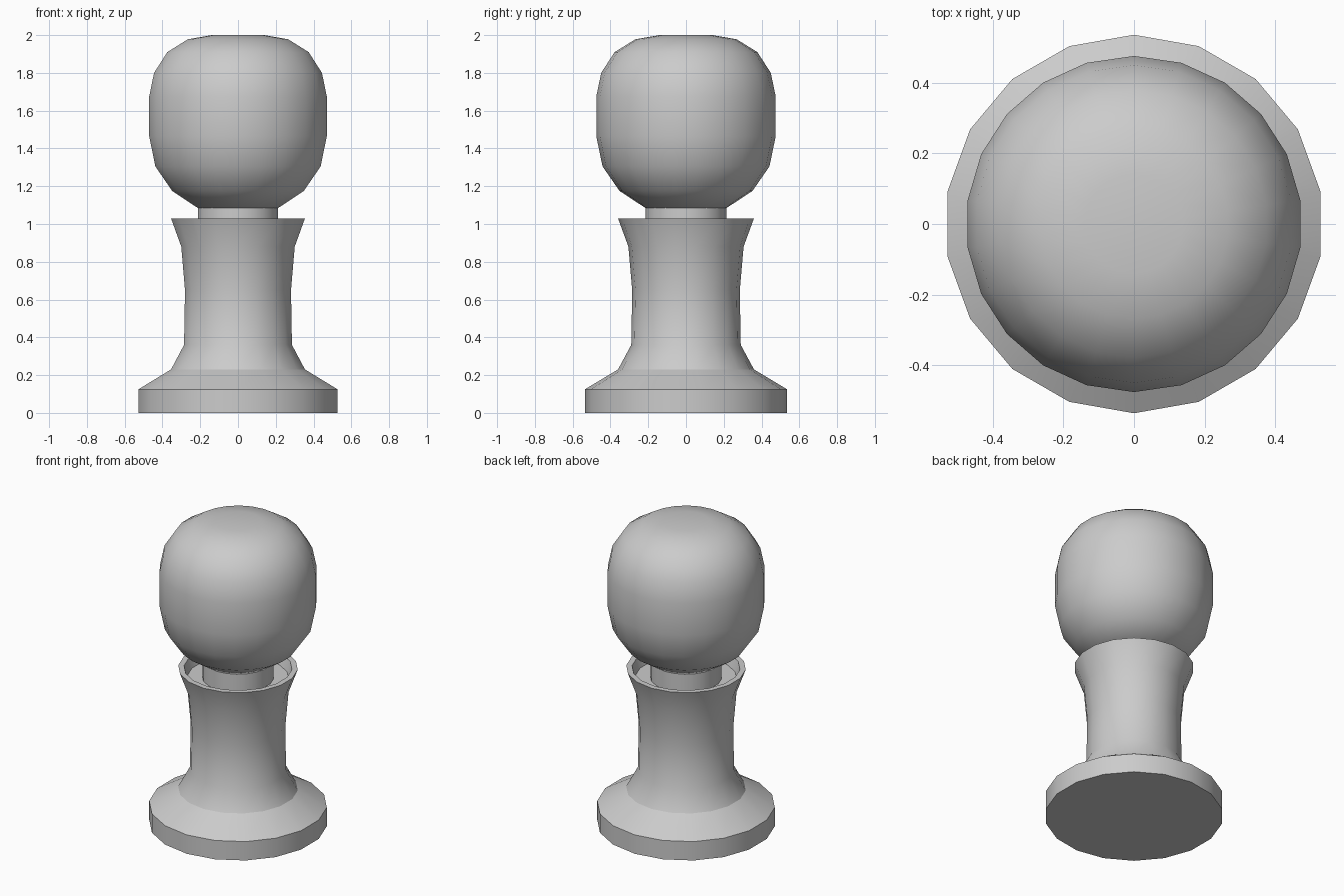
import bpy
import bmesh
from math import pi, sin, cos, radians

cube = bpy.data.objects.get("Cube")
if cube:
    bpy.data.objects.remove(cube, do_unlink=True)

grey = bpy.data.materials.new("plain grey")
grey.use_nodes = True
colour = (0.6, 0.6, 0.6, 1)
grey.diffuse_color = colour
grey.node_tree.nodes["Principled BSDF"].inputs["Base Color"].default_value = colour


def lathe(name, profile, sides, smooth_angle):
    """Turn a (radius, height) profile around z, capping both ends."""
    bm = bmesh.new()
    turns = [2 * pi * i / sides for i in range(sides)]
    rings = [[bm.verts.new((r * sin(a), -r * cos(a), z)) for a in turns]
             for r, z in profile]
    for low, high in zip(rings, rings[1:]):
        for i in range(sides):
            j = (i + 1) % sides
            bm.faces.new((low[i], low[j], high[j], high[i]))
    bm.faces.new(rings[0][::-1])
    bm.faces.new(rings[-1])
    bmesh.ops.recalc_face_normals(bm, faces=bm.faces[:])
    mesh = bpy.data.meshes.new(name)
    bm.to_mesh(mesh)
    bm.free()
    mesh.materials.append(grey)
    obj = bpy.data.objects.new(name, mesh)
    bpy.context.collection.objects.link(obj)
    bpy.ops.object.select_all(action='DESELECT')
    obj.select_set(True)
    bpy.context.view_layer.objects.active = obj
    bpy.ops.object.shade_smooth_by_angle(angle=radians(smooth_angle))
    return obj


# Foot and flared stem, ending in a shallow cup
lathe("base_and_stem", [
    (0.535, 0), (0.535, 0.125), (0.36, 0.23), (0.29, 0.36), (0.285, 0.65),
    (0.305, 0.88), (0.36, 1.03), (0.325, 1.03), (0.305, 0.965)], 18, 30)

# Narrow collar between the cup and the head
lathe("neck", [(0.215, 0.95), (0.215, 1.1)], 18, 30)

# Rounded head with a flattened top
lathe("head", [
    (0.215, 1.085), (0.352, 1.175), (0.442, 1.305), (0.475, 1.465),
    (0.475, 1.675), (0.449, 1.8), (0.378, 1.91), (0.268, 1.978),
    (0.14, 2.0)], 22, 40)
